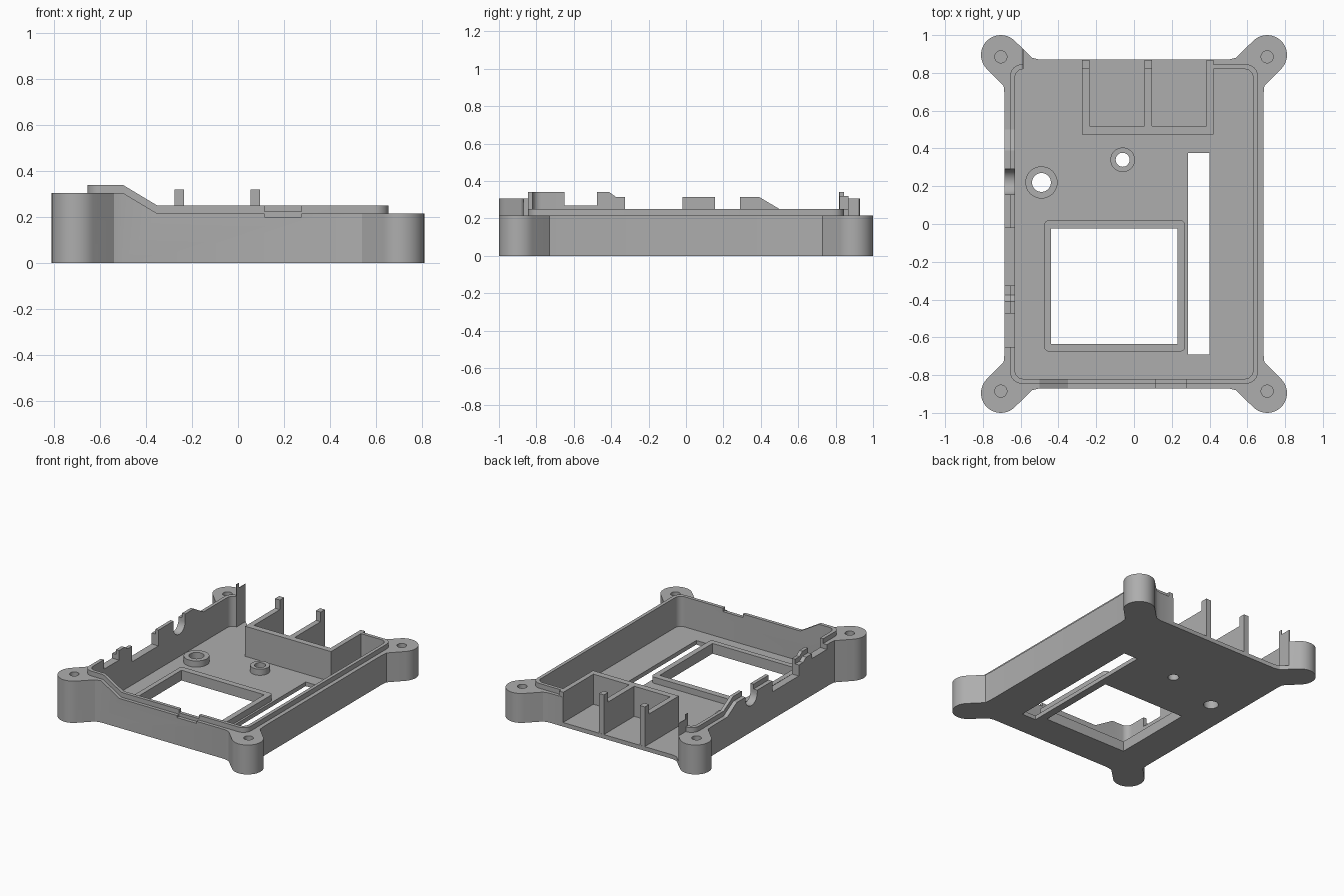
import bpy, bmesh
from math import sin, cos, radians

cube = bpy.data.objects.get("Cube")
if cube:
    bpy.data.objects.remove(cube, do_unlink=True)

grey = bpy.data.materials.new("plain grey")
grey.use_nodes = True
colour = (0.42, 0.42, 0.42, 1)
grey.diffuse_color = colour
grey.node_tree.nodes["Principled BSDF"].inputs["Base Color"].default_value = colour


def prism(name, pts, lo, hi, axis="z"):
    """Extrude a closed outline along one axis."""
    place = {"z": lambda a, b, c: (a, b, c),
             "y": lambda a, b, c: (a, c, b),
             "x": lambda a, b, c: (c, a, b)}[axis]
    bm = bmesh.new()
    low = [bm.verts.new(place(a, b, lo)) for a, b in pts]
    high = [bm.verts.new(place(a, b, hi)) for a, b in pts]
    bm.faces.new(low)
    bm.faces.new(high)
    for i in range(len(pts)):
        j = (i + 1) % len(pts)
        bm.faces.new((low[i], low[j], high[j], high[i]))
    bmesh.ops.recalc_face_normals(bm, faces=bm.faces)
    mesh = bpy.data.meshes.new(name)
    bm.to_mesh(mesh)
    bm.free()
    mesh.materials.append(grey)
    obj = bpy.data.objects.new(name, mesh)
    bpy.context.collection.objects.link(obj)
    return obj


def arc(cx, cy, r, start, end, steps):
    angles = [radians(start + (end - start) * i / steps) for i in range(steps + 1)]
    return [(cx + r * cos(t), cy + r * sin(t)) for t in angles]


def circle(cx, cy, r):
    return arc(cx, cy, r, 0, 350, 35)


def rect(x0, x1, y0, y1, r=0):
    if not r:
        return [(x0, y0), (x1, y0), (x1, y1), (x0, y1)]
    return (arc(x1 - r, y1 - r, r, 0, 90, 6) + arc(x0 + r, y1 - r, r, 90, 180, 6)
            + arc(x0 + r, y0 + r, r, 180, 270, 6) + arc(x1 - r, y0 + r, r, 270, 360, 6))


def cut(obj, *args):
    """Subtract a prism from an object."""
    cutter = prism("cutter", *args)
    cutter.hide_render = True
    mod = obj.modifiers.new("cut", "BOOLEAN")
    mod.operation = "DIFFERENCE"
    mod.solver = "EXACT"
    mod.object = cutter
    bpy.context.view_layer.objects.active = obj
    bpy.ops.object.modifier_apply(modifier=mod.name)
    bpy.data.objects.remove(cutter, do_unlink=True)


def above(profile):
    """Close a rim profile into the region over it."""
    return profile + [(profile[-1][0], 0.6), (profile[0][0], 0.6)]


def trim_rim(obj, step, notch):
    """Cut sloped front rim, port cut-outs on the side and the open back."""
    front = [(-0.6, 0.305 + step), (-0.5, 0.305 + step), (-0.35, 0.215 + step),
             (0.115, 0.215 + step), (0.115, notch), (0.275, notch),
             (0.275, 0.215 + step), (1.1, 0.215 + step)]
    side = [(-1.1, 0.305 + step), (-0.65, 0.305 + step), (-0.65, 0.27), (-0.475, 0.27),
            (-0.475, 0.305 + step), (-0.41, 0.305 + step), (-0.375, 0.28 + step),
            (-0.325, 0.28 + step), (-0.325, 0.2), (-0.02, 0.2), (-0.02, 0.28 + step),
            (0.155, 0.28 + step)]
    side += arc(0.2225, 0.26, 0.0675, 180, 360, 12)
    side += [(0.29, 0.28 + step), (0.39, 0.28 + step), (0.5, 0.215 + step),
             (1.1, 0.215 + step)]
    cut(obj, above(front), -1.1, 1.1, "y")
    cut(obj, above(side), -1.1, -0.59, "x")
    cut(obj, rect(-0.585, 0.385, 0.8, 1.1), FLOOR, 0.6)


FLOOR = 0.03
WINDOW = (-0.44, 0.23, -0.635, -0.025)
BOSSES = [("large_boss", -0.49, 0.22, 0.085, 0.05), ("small_boss", -0.06, 0.34, 0.065, 0.037)]

# Tray outline: one corner with its screw lug, mirrored round
corner = [(0.685, 0.68), (0.69, 0.73)] + arc(0.705, 0.895, 0.105, -45, 135, 20)
corner += [(0.54, 0.88), (0.5, 0.87)]
outline = []
for sx, sy in ((1, 1), (-1, 1), (-1, -1), (1, -1)):
    quarter = [(sx * x, sy * y) for x, y in corner]
    outline += quarter if sx * sy > 0 else quarter[::-1]

# Tray with floor, outer walls and lugs
tray = prism("tray", outline, 0, 0.4)
cut(tray, rect(-0.655, 0.655, -0.845, 0.845, 0.06), FLOOR, 0.6)
trim_rim(tray, 0, 0.2)
cut(tray, rect(*WINDOW), -0.1, 0.2)
cut(tray, rect(0.285, 0.4, -0.69, 0.375), -0.1, 0.2)
for x in (-0.705, 0.705):
    for y in (-0.885, 0.885):
        cut(tray, circle(x, y, 0.032), 0.06, 0.6)
for name, x, y, r, hole in BOSSES:
    cut(tray, circle(x, y, hole), -0.1, 0.2)

# Inner lip standing above the outer walls
lip = prism("inner_lip", rect(-0.655, 0.655, -0.845, 0.845, 0.06), 0.015, 0.4)
cut(lip, rect(-0.63, 0.63, -0.82, 0.82, 0.045), -0.1, 0.6)
trim_rim(lip, 0.035, 0.225)

# Raised frame round the window
frame = prism("window_frame", rect(-0.475, 0.27, -0.675, 0.02, 0.025), 0.015, 0.075)
cut(frame, rect(*WINDOW), -0.1, 0.2)

# Screw bosses on the floor
bosses = []
for name, x, y, r, hole in BOSSES:
    boss = prism(name, circle(x, y, r), 0.015, 0.075)
    cut(boss, circle(x, y, hole), -0.1, 0.2)
    bosses.append(boss)

# Twin compartments open at the back
bays = prism("port_bays", rect(-0.275, 0.42, 0.475, 0.868), 0.015, 0.25)
for x0, x1 in ((-0.235, 0.055), (0.095, 0.385)):
    cut(bays, rect(x0, x1, 0.52, 1.0), FLOOR, 0.6)

# Posts at the ends of the bay walls
for name, x in (("right_post", -0.255), ("left_post", 0.075)):
    prism(name, rect(x - 0.02, x + 0.02, 0.82, 0.869), 0.02, 0.32)

# Smooth the round parts, keep edges crisp
bpy.ops.object.select_all(action="DESELECT")
for obj in [tray, lip, frame] + bosses:
    obj.select_set(True)
bpy.context.view_layer.objects.active = tray
bpy.ops.object.shade_smooth_by_angle(angle=radians(30))
